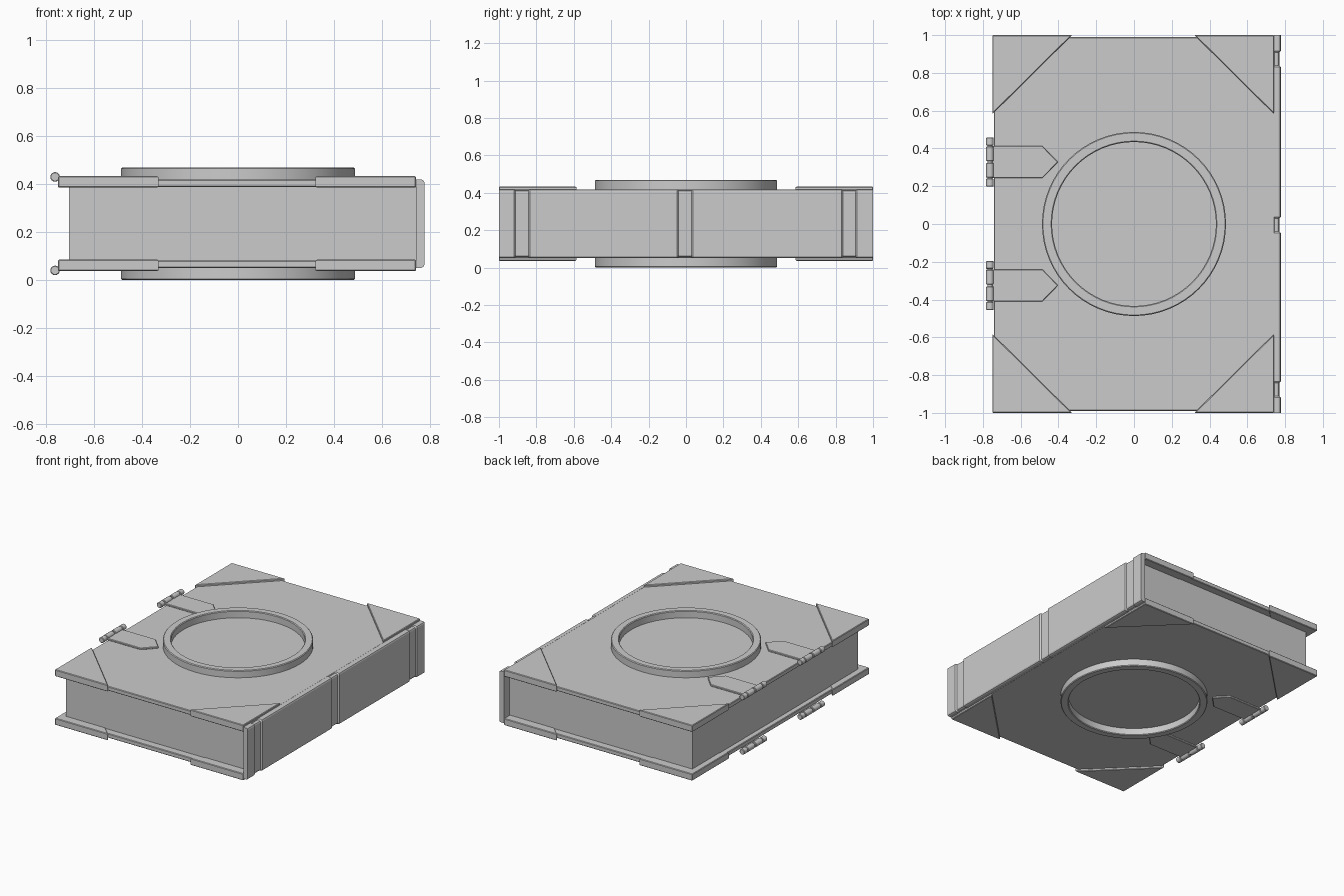
import bpy, bmesh, math

if "Cube" in bpy.data.objects:
    bpy.data.objects.remove(bpy.data.objects["Cube"])

MID = 0.235  # the book is mirrored about this height


def finish(name, bm, bevel=0.0, segs=1, smooth=False):
    bmesh.ops.recalc_face_normals(bm, faces=bm.faces)
    me = bpy.data.meshes.new(name)
    bm.to_mesh(me)
    bm.free()
    ob = bpy.data.objects.new(name, me)
    bpy.context.collection.objects.link(ob)
    if bevel:
        m = ob.modifiers.new("bevel", "BEVEL")
        m.width, m.segments, m.limit_method = bevel, segs, "ANGLE"
    if smooth:
        bpy.ops.object.select_all(action="DESELECT")
        ob.select_set(True)
        bpy.context.view_layer.objects.active = ob
        bpy.ops.object.shade_smooth_by_angle(angle=math.radians(35))
    return ob


def prism(name, pts, z0, z1, bevel=0.0):
    bm = bmesh.new()
    lo = [bm.verts.new((x, y, z0)) for x, y in pts]
    hi = [bm.verts.new((x, y, z1)) for x, y in pts]
    n = len(pts)
    bm.faces.new(lo)
    bm.faces.new(hi)
    for i in range(n):
        j = (i + 1) % n
        bm.faces.new((lo[i], lo[j], hi[j], hi[i]))
    return finish(name, bm, bevel)


def rect(x0, x1, y0, y1):
    return [(x0, y0), (x1, y0), (x1, y1), (x0, y1)]


def lathe(name, profile, n=64):
    bm = bmesh.new()
    rings = [[bm.verts.new((r * math.cos(2 * math.pi * i / n),
                            r * math.sin(2 * math.pi * i / n), z)) for i in range(n)]
             for r, z in profile]
    for k, a in enumerate(rings):
        b = rings[(k + 1) % len(rings)]
        for i in range(n):
            j = (i + 1) % n
            bm.faces.new((a[i], a[j], b[j], b[i]))
    return finish(name, bm, smooth=True)


def rod(name, x, z, y0, y1, r, bevel=0.0):
    bm = bmesh.new()
    n = 16
    ends = [[bm.verts.new((x + r * math.cos(2 * math.pi * i / n), y,
                           z + r * math.sin(2 * math.pi * i / n))) for i in range(n)]
            for y in (y0, y1)]
    for e in ends:
        bm.faces.new(e)
    for i in range(n):
        j = (i + 1) % n
        bm.faces.new((ends[0][i], ends[0][j], ends[1][j], ends[1][i]))
    return finish(name, bm, bevel, smooth=True)


# page block
prism("pages", rect(-0.705, 0.745, -0.935, 0.935), MID - 0.16, MID + 0.16)

# spine: rounded section lofted along y, with three shallow grooves
stations = [(-1, 0)]
for c in (-0.877, -0.005, 0.873):
    stations += [(c - 0.042, 0), (c - 0.034, 1), (c + 0.034, 1), (c + 0.042, 0)]
stations.append((1, 0))
bm = bmesh.new()
loops = []
for y, g in stations:
    xo, h, r = 0.777 - 0.008 * g, 0.184 - 0.006 * g, 0.012
    sec = [(0.742, -h), (xo - r, -h), (xo - r * 0.3, -h + r * 0.3), (xo, -h + r),
           (xo, h - r), (xo - r * 0.3, h - r * 0.3), (xo - r, h), (0.742, h)]
    loops.append([bm.verts.new((x, y, MID + z)) for x, z in sec])
for a, b in zip(loops, loops[1:]):
    for i in range(8):
        j = (i + 1) % 8
        bm.faces.new((a[i], a[j], b[j], b[i]))
bm.faces.new(loops[0])
bm.faces.new(loops[-1])
finish("spine", bm)

for s, side in ((1, "top"), (-1, "bottom")):
    # cover board
    prism(f"{side}_cover", rect(-0.742, 0.745, -0.99, 0.99),
          MID + s * 0.153, MID + s * 0.184, 0.004)

    # triangular corner guards
    for xc, dx in ((-0.75, 1), (0.742, -1)):
        for sy in (1, -1):
            pts = [(xc, sy), (xc + dx * 0.422, sy), (xc, sy * 0.582)]
            prism(f"{side}_corner_guard", pts, MID + s * 0.15, MID + s * 0.198, 0.004)

    # raised ring
    ring = [(0.487, 0.18), (0.487, 0.230), (0.482, 0.235),
            (0.439, 0.235), (0.434, 0.230), (0.434, 0.18)]
    lathe(f"{side}_ring", [(r, MID + s * z) for r, z in ring])

    # clasp plates with knuckles
    for cy in (0.328, -0.325):
        plate = [(-0.76, cy - 0.085), (-0.485, cy - 0.085), (-0.402, cy),
                 (-0.485, cy + 0.085), (-0.76, cy + 0.085)]
        prism(f"{side}_clasp_plate", plate, MID + s * 0.182, MID + s * 0.196, 0.003)
        zc = MID + s * 0.195
        rod(f"{side}_clasp_pin", -0.763, zc, cy - 0.125, cy + 0.125, 0.013)
        for a, b in ((-0.13, -0.088), (-0.083, -0.005), (0.005, 0.083), (0.088, 0.13)):
            rod(f"{side}_clasp_knuckle", -0.763, zc, cy + a, cy + b, 0.02, 0.003)
